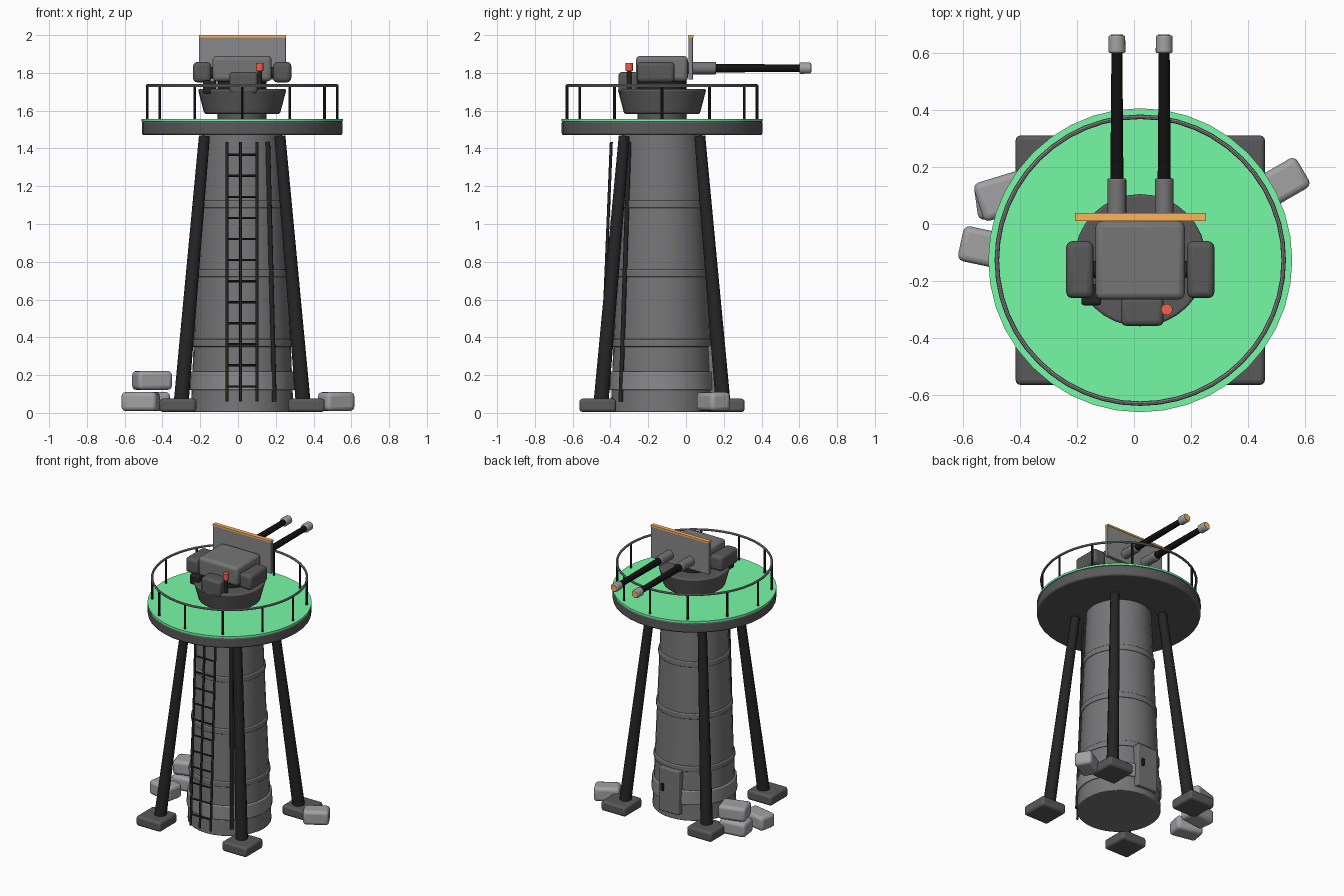
import bpy, math
from mathutils import Vector

if "Cube" in bpy.data.objects:
    bpy.data.objects.remove(bpy.data.objects["Cube"])

CX, CY = 0.022, -0.127


def material(name, *rgb):
    m = bpy.data.materials.new(name)
    m.diffuse_color = (*rgb, 1) if len(rgb) == 3 else (rgb[0], rgb[0], rgb[0] * 1.03, 1)
    m.use_nodes = True
    m.node_tree.nodes["Principled BSDF"].inputs["Base Color"].default_value = m.diffuse_color
    return m


GREEN = material("deck_green", 0.18, 0.95, 0.38)
ORANGE = material("edge_orange", 1.0, 0.46, 0.10)
RED = material("button_red", 0.90, 0.12, 0.07)
BLACK = material("black_metal", 0.006)
DARK = material("dark_metal", 0.018)
CHARCOAL = material("charcoal_metal", 0.10)
GREY = material("tower_grey", 0.18)
LIGHT = material("light_grey", 0.25)
STONE = material("block_grey", 0.36)


def finish(ob, name, mat, bevel=0):
    ob.name = name
    ob.data.materials.append(mat)
    if bevel:
        b = ob.modifiers.new("bevel", 'BEVEL')
        b.width, b.segments, b.limit_method = bevel, 3, 'ANGLE'
    bpy.ops.object.select_all(action='DESELECT')
    ob.select_set(True)
    bpy.context.view_layer.objects.active = ob
    bpy.ops.object.shade_smooth_by_angle(angle=math.radians(40))
    return ob


def box(name, x, y, z, mat, bevel=0.0, rot=0):
    """Box from (min, max) ranges, turned by rot degrees about z."""
    bpy.ops.mesh.primitive_cube_add(
        size=1, location=[(r[0] + r[1]) / 2 for r in (x, y, z)])
    ob = bpy.context.object
    ob.scale = [r[1] - r[0] for r in (x, y, z)]
    bpy.ops.object.transform_apply(location=False, rotation=False, scale=True)
    ob.rotation_euler.z = math.radians(rot)
    return finish(ob, name, mat, bevel)


def rod(name, a, b, r1, r2, mat, sides=12, bevel=0):
    """Round bar from a to b."""
    a, b = Vector(a), Vector(b)
    bpy.ops.mesh.primitive_cone_add(vertices=sides, radius1=r1, radius2=r2,
                                    depth=(b - a).length, location=(a + b) / 2)
    ob = bpy.context.object
    ob.rotation_euler = (b - a).to_track_quat('Z', 'Y').to_euler()
    return finish(ob, name, mat, bevel)


def drum(name, r1, r2, z1, z2, mat, sides=32, bevel=0):
    return rod(name, (CX, CY, z1), (CX, CY, z2), r1, r2, mat, sides, bevel)


def tower_r(z):
    return 0.272 - 0.06 * z / 1.47


# Tower shaft, base collar and hoops
drum("tower_shaft", tower_r(0), tower_r(1.48), 0.005, 1.48, GREY, bevel=0.005)
drum("base_collar", 0.279, 0.275, 0.12, 0.22, LIGHT, bevel=0.006)
for i, z in enumerate((0.37, 0.74, 1.105)):
    r = tower_r(z) + 0.008
    drum(f"tower_hoop_{i}", r, r, z - 0.02, z + 0.02, GREY, bevel=0.006)

# Splayed legs and footings
for i, (sx, sy) in enumerate(((1, 1), (-1, 1), (-1, -1), (1, -1))):
    rod(f"leg_{i}", (CX + .325 * sx, CY + .325 * sy, 0.03),
        (CX + .20 * sx, CY + .20 * sy, 1.465), 0.041, 0.030, DARK, 12)
    fx, fy = CX + .34 * sx, CY + .34 * sy
    box(f"footing_{i}", (fx - .097, fx + .097), (fy - .097, fy + .097), (0.005, 0.075),
        CHARCOAL, 0.016)


# Ladder and conduit on the front
def ladder_y(z):
    return CY - tower_r(z) - 0.055


for i, x in enumerate((-0.058, CX - 0.008, 0.10)):
    rod(f"ladder_rail_{i}", (x, ladder_y(.06), .06), (x, ladder_y(1.435), 1.435), .008, .008, DARK)
for i in range(12):
    z = 0.14 + i * 0.1115
    rod(f"ladder_rung_{i}", (-.058, ladder_y(z), z), (.10, ladder_y(z), z), 0.006, 0.006, DARK, 8)
ang = math.radians(-52)
ends = [(CX + (tower_r(z) + .008) * math.cos(ang), CY + (tower_r(z) + .008) * math.sin(ang), z)
        for z in (0.06, 1.435)]
rod("conduit", *ends, 0.012, 0.012, DARK)

# Rear door
box("door", (CX - .08, CX + .08), (0.08, 0.165), (0.05, 0.36), GREY, 0.006)
box("door_handle", (CX + .035, CX + .055), (0.16, 0.18), (0.2, 0.25), DARK, 0.004)

# Round platform with green deck and railing
drum("platform", 0.531, 0.531, 1.47, 1.546, CHARCOAL, 40, 0.012)
drum("deck", 0.533, 0.533, 1.543, 1.556, GREEN, 40)
bpy.ops.mesh.primitive_torus_add(location=(CX, CY, 1.732), major_radius=0.503, minor_radius=0.008,
                                 major_segments=48, minor_segments=8)
finish(bpy.context.object, "guard_rail", LIGHT)
for i in range(12):
    a = math.radians(30 * i)
    x, y = CX + .503 * math.cos(a), CY + .503 * math.sin(a)
    rod(f"rail_post_{i}", (x, y, 1.55), (x, y, 1.732), 0.007, 0.007, DARK, 8)

# Rotating mount
drum("mount_neck", 0.13, 0.13, 1.55, 1.6, CHARCOAL)
drum("mount_cone", 0.20, 0.235, 1.582, 1.715, CHARCOAL, bevel=0.012)
drum("mount_pivot", 0.13, 0.13, 1.70, 1.78, DARK)
rod("cross_axle", (-.19, -.16, 1.80), (.235, -.16, 1.80), 0.03, 0.03, DARK)

# Gun housing, ammunition boxes and rear console
box("housing", (-.135, .178), (-.265, .01), (1.755, 1.89), GREY, 0.022)
for name, x in (("left_ammo_box", (-.238, -.142)), ("right_ammo_box", (.186, .282))):
    box(name, x, (-.26, -.06), (1.75, 1.858), CHARCOAL, 0.022)
box("rear_console", (-.046, .104), (-.357, -.255), (1.69, 1.805), CHARCOAL, 0.018)
box("mount_bracket", (-.185, -.115), (-.285, -.21), (1.69, 1.76), DARK, 0.01)
rod("button_post", (.115, -.30, 1.71), (.115, -.30, 1.812), 0.012, 0.012, DARK)
rod("red_button", (.115, -.30, 1.81), (.115, -.30, 1.853), 0.02, 0.02, RED, 20)

# Shield with orange top edge
box("shield", (-.207, .253), (.012, .036), (1.765, 1.99), LIGHT, 0.002)
box("shield_edge", (-.207, .253), (.010, .039), (1.988, 2.0), ORANGE)

# Twin barrels
for side, x in (("left", -.06), ("right", .106)):
    z = 1.825
    rod(side + "_sleeve", (x, 0, z), (x, .16, z), .033, .033, GREY, 20, .006)
    rod(side + "_barrel", (x, .15, z), (x, .62, z), .023, .019, BLACK, 20)
    rod(side + "_muzzle", (x, .60, z), (x, .662, z), .03, .029, STONE, 20, .006)
    rod(side + "_bore", (x, .655, z), (x, .665, z), .021, .021, ORANGE, 20)

# Loose blocks around the base
for i, (x, y, z, w, d, rot) in enumerate((
        (-.455, .10, .172, .19, .14, 17), (-.46, .09, .06, .19, .13, 8),
        (-.515, -.085, .06, .19, .125, -12), (.52, .145, .06, .17, .12, 30))):
    box(f"block_{i}", (x - w / 2, x + w / 2), (y - d / 2, y + d / 2), (z - .05, z + .05),
        STONE, .022, rot)
